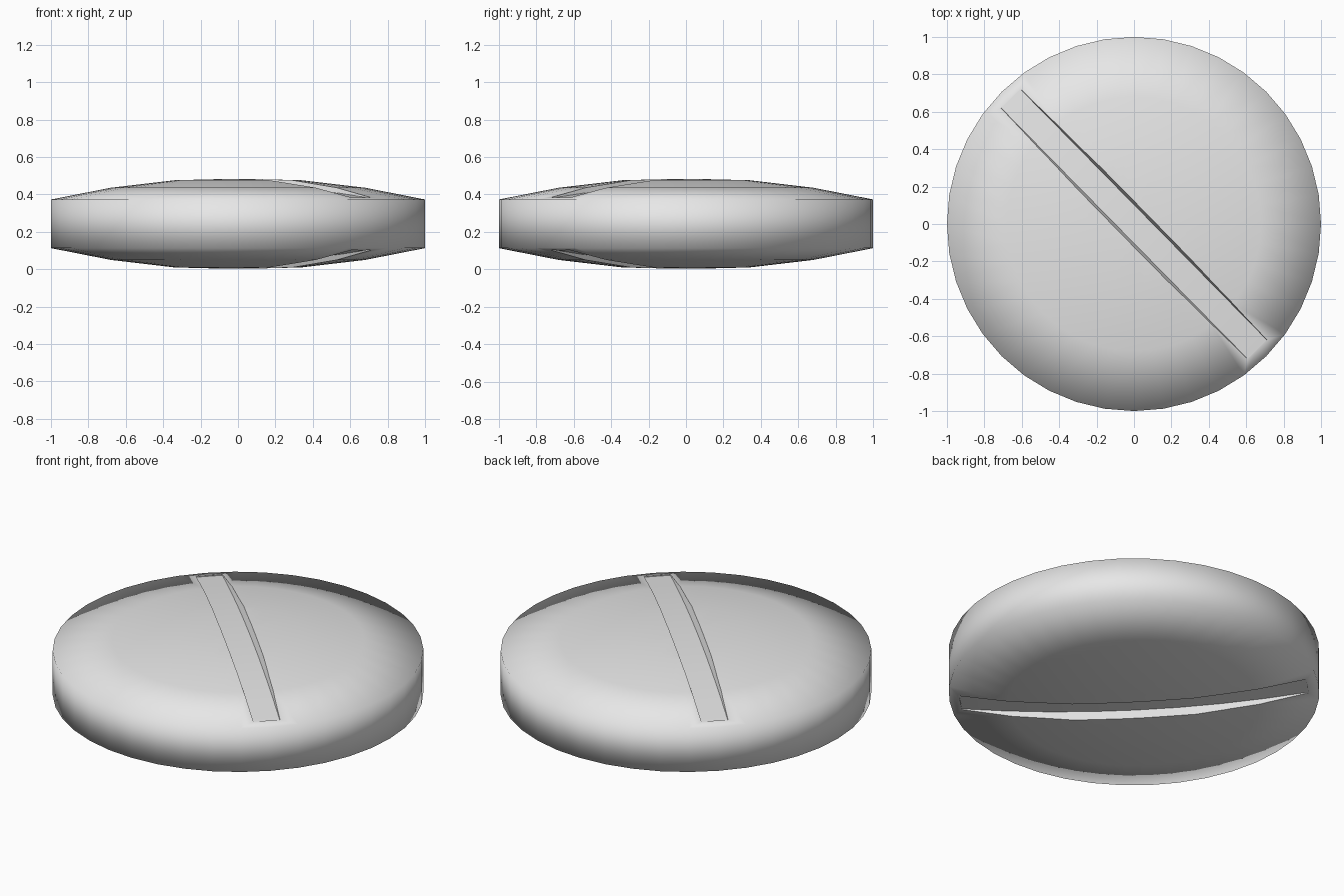
import bpy, bmesh, math
from mathutils import Matrix

cube = bpy.data.objects.get("Cube")
if cube:
    bpy.data.objects.remove(cube)

MID = 0.243            # height of the tablet's middle plane
ANGLE = math.radians(-45.5)


def new_object(name, bm):
    bmesh.ops.recalc_face_normals(bm, faces=bm.faces)
    mesh = bpy.data.meshes.new(name)
    bm.to_mesh(mesh)
    bm.free()
    ob = bpy.data.objects.new(name, mesh)
    bpy.context.collection.objects.link(ob)
    return ob


def loft(bm, rings):
    """Bridge equal closed rings and cap both ends."""
    loops = [[bm.verts.new(p) for p in ring] for ring in rings]
    for a, b in zip(loops, loops[1:]):
        for i in range(len(a)):
            j = (i + 1) % len(a)
            bm.faces.new((a[i], a[j], b[j], b[i]))
    bm.faces.new(loops[0])
    bm.faces.new(loops[-1])


# Domed tablet: the upper half profile is mirrored below the middle plane
upper = [(1.0, 0.13), (0.68, 0.193), (0.34, 0.233), (0.1, 0.239)]
profile = [(r, -h) for r, h in reversed(upper)] + upper
SIDES = 40
bm = bmesh.new()
loft(bm, [[(r * math.cos(math.tau * i / SIDES), r * math.sin(math.tau * i / SIDES), MID + h)
           for i in range(SIDES)] for r, h in profile])
tablet = new_object("tablet", bm)

white = bpy.data.materials.new("tablet_white")
white.use_nodes = True
color = (0.8, 0.8, 0.8, 1)
white.diffuse_color = color
white.node_tree.nodes["Principled BSDF"].inputs["Base Color"].default_value = color
tablet.data.materials.append(white)


# Score line cutter with sloped walls and a gently arched floor
def score_cutter(name, side):
    bm = bmesh.new()
    rings = []
    for i in range(9):
        u = -0.94 + 1.88 * i / 8
        floor = 0.197 - 0.06 * (u / 0.94) ** 2
        rings.append([(u, -0.072, side * floor), (u, 0.072, side * floor),
                      (u, 0.12, side * 0.34), (u, -0.12, side * 0.34)])
    loft(bm, rings)
    bm.transform(Matrix.Translation((0, 0, MID)) @ Matrix.Rotation(ANGLE, 4, "Z"))
    ob = new_object(name, bm)
    ob.hide_render = True
    return ob


bpy.context.view_layer.objects.active = tablet
tablet.select_set(True)
for name, side in (("upper_score_cutter", 1), ("lower_score_cutter", -1)):
    cutter = score_cutter(name, side)
    mod = tablet.modifiers.new(name, "BOOLEAN")
    mod.operation = "DIFFERENCE"
    mod.solver = "EXACT"
    mod.object = cutter
    bpy.ops.object.modifier_apply(modifier=name)
    bpy.data.objects.remove(cutter)

# Soft shading over the whole tablet, with crisp edges only along the score lines
bm = bmesh.new()
bm.from_mesh(tablet.data)
for f in bm.faces:
    f.smooth = True
for e in bm.edges:
    on_rim = all(v.co.xy.length > 0.98 for v in e.verts)
    e.smooth = on_rim or e.calc_face_angle(0) < 0.5
bm.to_mesh(tablet.data)
bm.free()
